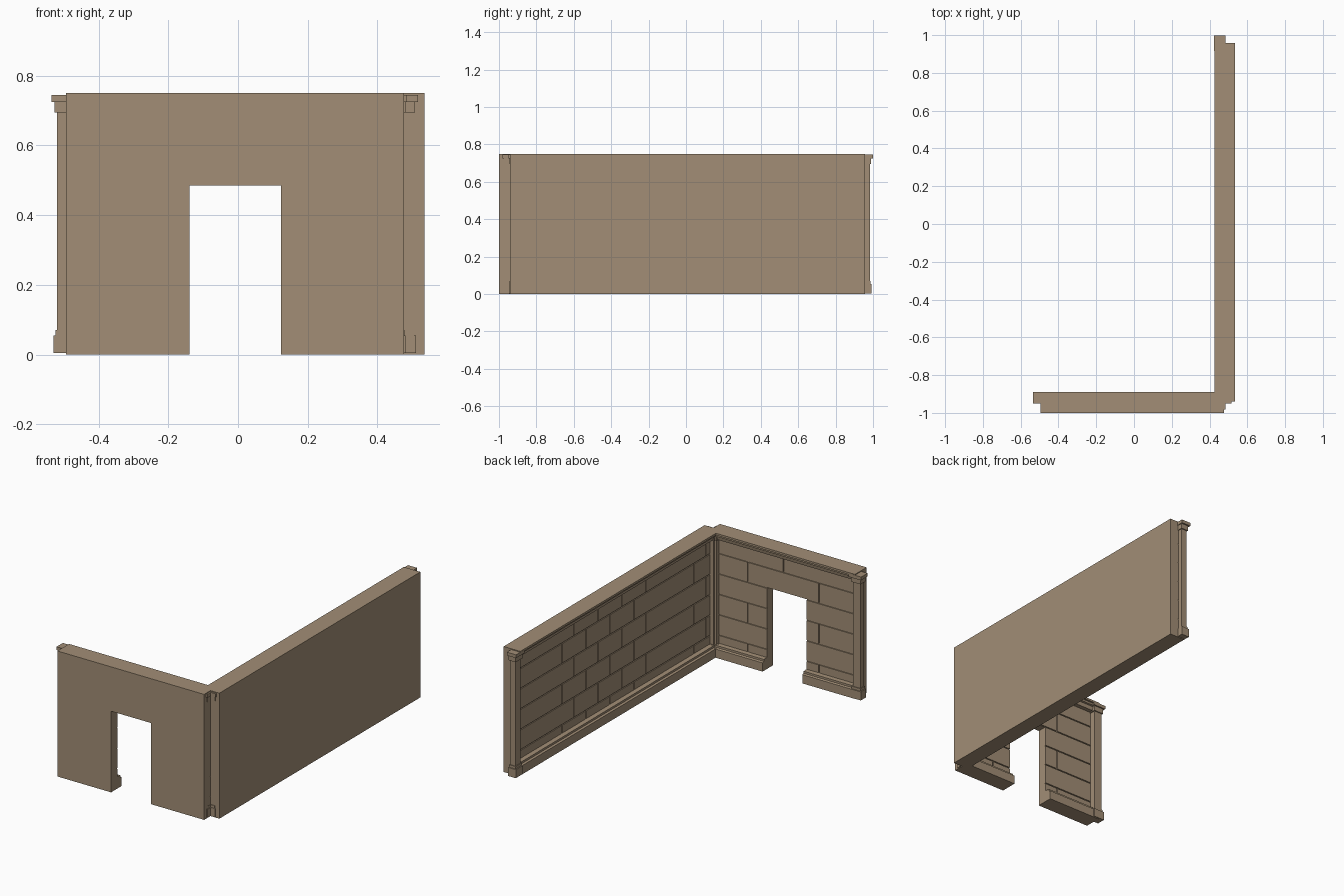
import bpy, bmesh, math
from mathutils import Matrix, Vector

if "Cube" in bpy.data.objects:
    bpy.data.objects.remove(bpy.data.objects["Cube"])

H = 0.75                       # wall height
DOOR = (0.355, 0.618, 0.485)   # start, end, height along the front wall
ROWS = [0.0, 0.119, 0.241, 0.363, 0.485, 0.607, 0.73]
GAP = 0.003

stone = bpy.data.materials.new("tan stone")
stone.diffuse_color = (0.36, 0.27, 0.18, 1)
stone.use_nodes = True
stone.node_tree.nodes["Principled BSDF"].inputs["Base Color"].default_value = stone.diffuse_color


def finish(name, bm, frame):
    bmesh.ops.recalc_face_normals(bm, faces=bm.faces)
    me = bpy.data.meshes.new(name)
    bm.to_mesh(me)
    bm.free()
    me.materials.append(stone)
    ob = bpy.data.objects.new(name, me)
    ob.matrix_world = frame
    bpy.context.collection.objects.link(ob)


def box(bm, u, v, z):
    m = Matrix.LocRotScale(
        Vector([(a[0] + a[1]) / 2 for a in (u, v, z)]), None,
        Vector([a[1] - a[0] for a in (u, v, z)]))
    bmesh.ops.create_cube(bm, size=1, matrix=m)


def prism(bm, points, offset):
    face = bm.faces.new([bm.verts.new(p) for p in points])
    new = bmesh.ops.extrude_face_region(bm, geom=[face])["geom"]
    bmesh.ops.translate(bm, vec=offset,
                        verts=[g for g in new if isinstance(g, bmesh.types.BMVert)])


# Cross-sections (depth, height) of the skirting and the crown moulding
SKIRTING = [(0.05, 0), (0.1, 0), (0.1, 0.052), (0.088, 0.056), (0.088, 0.068), (0.05, 0.07)]
CROWN = [(0.05, 0.7), (0.085, 0.7), (0.09, 0.722), (0.1, 0.725), (0.1, 0.737),
         (0.11, 0.738), (0.11, H), (0.05, H)]
# Pillar tiers: half width, depth range, height range
TIERS = [(0.035, (0.054, 0.105), (0.004, 0.055)),
         (0.029, (0.057, 0.099), (0.055, 0.07)),
         (0.025, (0.060, 0.095), (0.07, 0.695)),
         (0.032, (0.055, 0.102), (0.695, 0.725)),
         (0.041, (0.050, 0.1105), (0.725, 0.745))]


def wall(label, frame, length, joints, door=None):
    # outer slab, with a doorway notch if there is one
    outline = [(0, 0), (0, H), (length, H), (length, 0)]
    if door:
        a, b, top = door
        outline += [(b, 0), (b, top), (a, top), (a, 0)]
    bm = bmesh.new()
    prism(bm, [(u, 0, z) for u, z in outline], (0, 0.054, 0))
    finish(label + "_slab", bm, frame)

    # brick facing in alternating courses
    bm = bmesh.new()
    for i in range(len(ROWS) - 1):
        z0, z1 = ROWS[i], ROWS[i + 1]
        cuts = [0] + joints[i % 2] + [length]
        for u0, u1 in zip(cuts, cuts[1:]):
            spans = [(u0, u1)]
            if door and z0 < door[2] - 0.01:
                spans = [(u0, min(u1, door[0])), (max(u0, door[1]), u1)]
            for s, e in spans:
                if e - s > 0.02:
                    s2 = s if s == 0 or (door and s == door[1]) else s + GAP
                    e2 = e if e == length or (door and e == door[0]) else e - GAP
                    box(bm, (s2, e2), (0.05, 0.06), (z0 + (GAP if i else 0), z1 - GAP))
    finish(label + "_bricks", bm, frame)

    # skirting, interrupted by the doorway
    bm = bmesh.new()
    for s, e in ([(0, door[0]), (door[1], length)] if door else [(0, length)]):
        prism(bm, [(s, v, z) for v, z in SKIRTING], (e - s, 0, 0))
    finish(label + "_skirting", bm, frame)

    # crown moulding
    bm = bmesh.new()
    prism(bm, [(0, v, z) for v, z in CROWN], (length, 0, 0))
    finish(label + "_crown", bm, frame)

    # a pillar at each end
    for side, u in (("start", 0), ("end", length)):
        bm = bmesh.new()
        for half, v, z in TIERS:
            box(bm, (u - half, u + half), v, z)
        finish(f"{label}_pillar_{side}", bm, frame)


# Front wall runs along x, side wall along y; both face the inside corner
wall("front_wall", Matrix.Translation((-0.494, -1, 0)), 0.97,
     [[0.272, 0.742], [0.507]], DOOR)
wall("side_wall", Matrix.Translation((0.535, -0.94, 0)) @ Matrix.Rotation(math.pi / 2, 4, 'Z'), 1.898,
     [[0.187, 0.753, 0.98, 1.206, 1.433], [0.074, 0.64, 0.867, 1.093, 1.32]])
